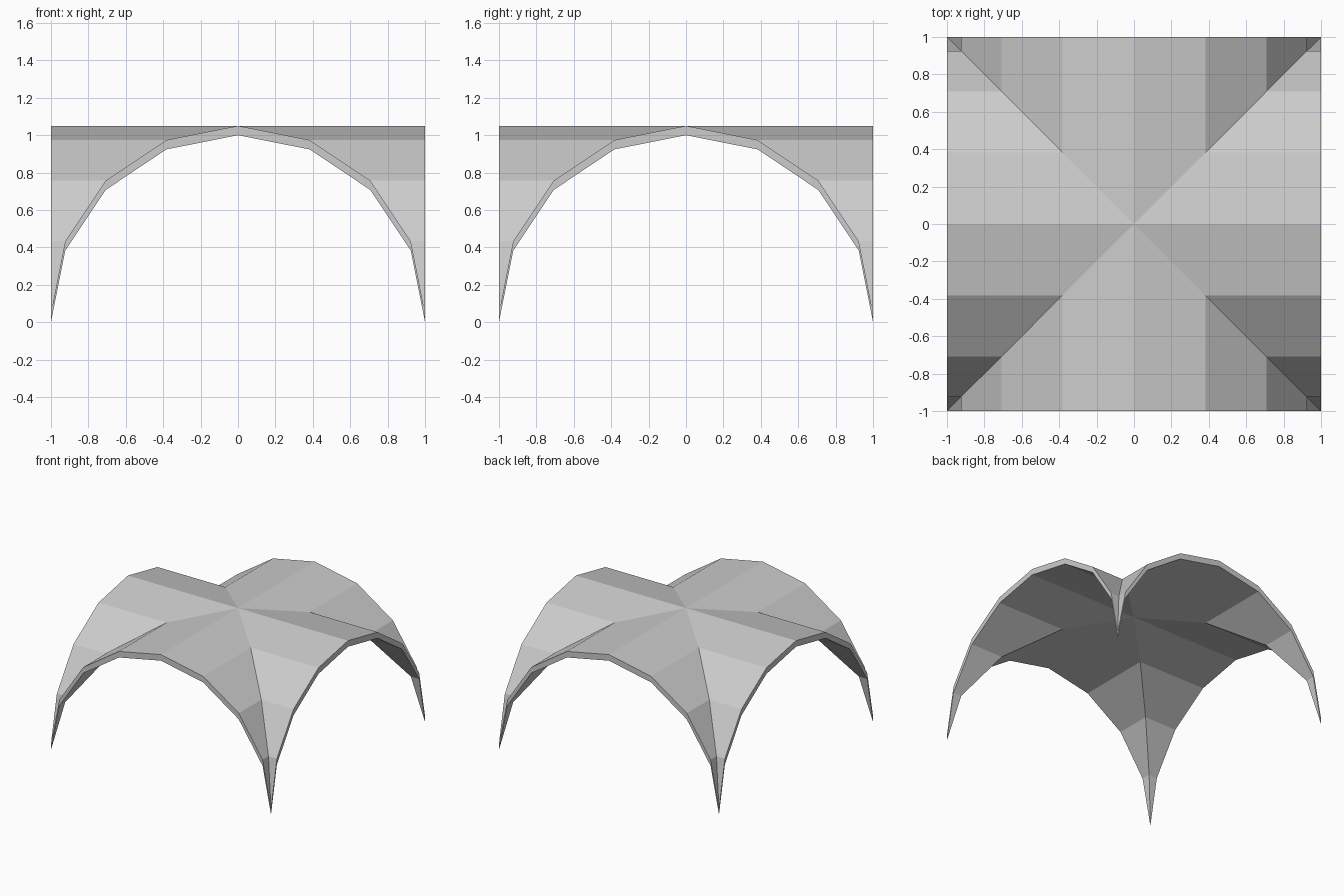
import bpy, bmesh
from math import sin, cos, pi
from mathutils import Vector, Matrix

if "Cube" in bpy.data.objects:
    bpy.data.objects.remove(bpy.data.objects["Cube"])

THICK = 0.05
SEGMENTS = 8

# semicircular arch profile as (across, height)
arch = [(-cos(pi * i / SEGMENTS), sin(pi * i / SEGMENTS)) for i in range(SEGMENTS + 1)]
bm = bmesh.new()


def add_face(points, turn):
    """Add a face, dropping coincident corners."""
    unique = []
    for p in points:
        p = Vector(p)
        if all((p - q).length > 1e-5 for q in unique):
            unique.append(p)
    if len(unique) > 2:
        bm.faces.new([bm.verts.new(turn @ p) for p in unique])


# four barrel webs, each cut along the diagonal groins
for k in range(4):
    turn = Matrix.Rotation(k * pi / 2, 3, 'Z')
    for (a, za), (b, zb) in zip(arch, arch[1:]):
        strip = [(abs(a), a, za), (1, a, za), (1, b, zb), (abs(b), b, zb)]
        lifted = [(x, y, z + THICK) for x, y, z in strip]
        add_face(lifted, turn)                                      # outer skin
        add_face(strip[::-1], turn)                                 # inner skin
        add_face([strip[1], strip[2], lifted[2], lifted[1]], turn)  # arch rim

bmesh.ops.remove_doubles(bm, verts=bm.verts, dist=1e-4)
bmesh.ops.recalc_face_normals(bm, faces=bm.faces)

mesh = bpy.data.meshes.new("groin_vault")
bm.to_mesh(mesh)
bm.free()
vault = bpy.data.objects.new("groin_vault", mesh)
bpy.context.collection.objects.link(vault)
